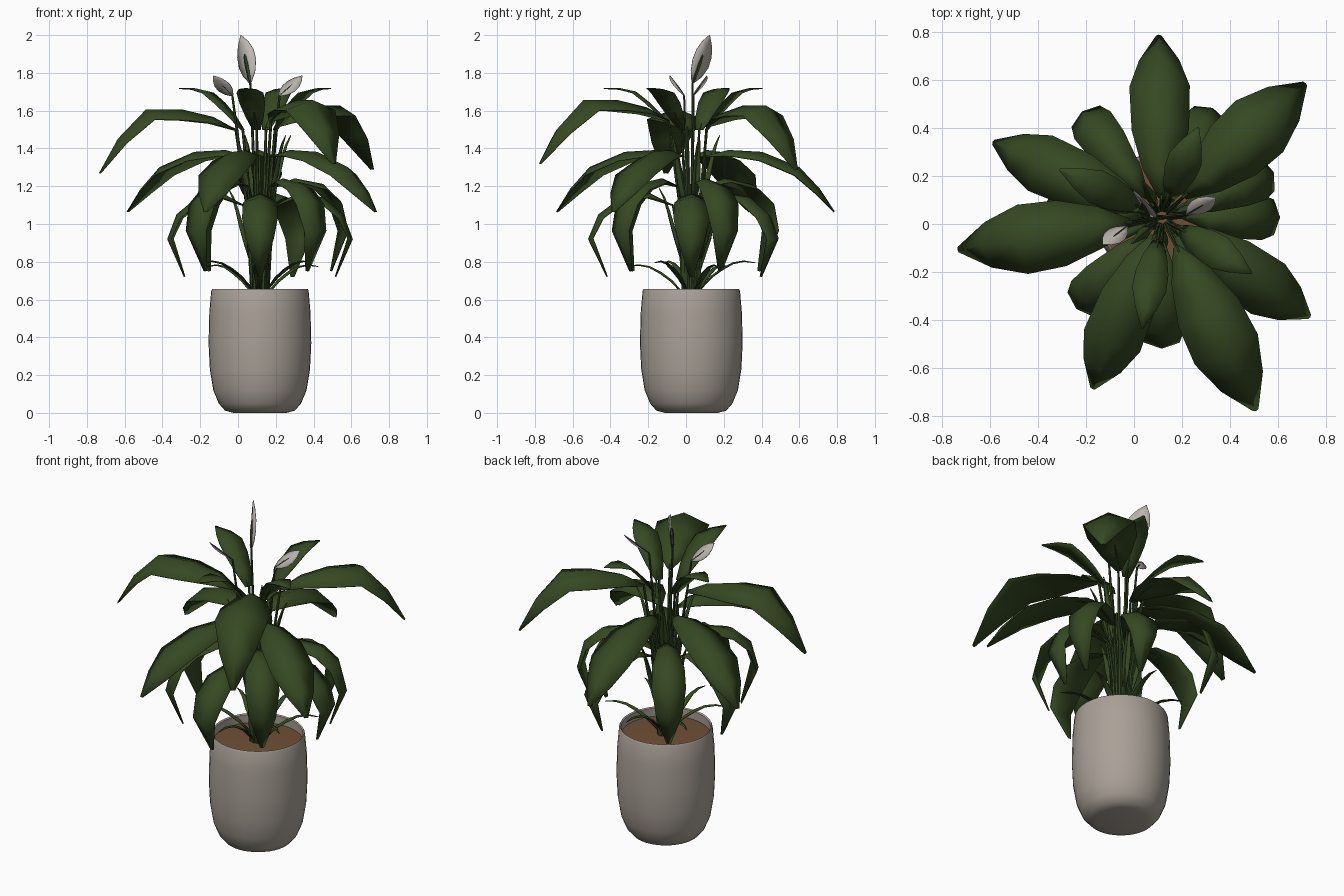
import bpy, bmesh, math
from mathutils import Vector

if "Cube" in bpy.data.objects:
    bpy.data.objects.remove(bpy.data.objects["Cube"])

CX, CY = 0.116, 0.028          # plant axis


def material(name, rgb):
    m = bpy.data.materials.new(name)
    m.diffuse_color = (*rgb, 1)
    m.use_nodes = True
    m.node_tree.nodes["Principled BSDF"].inputs["Base Color"].default_value = m.diffuse_color
    return m


LEAF = material("leaf green", (0.036, 0.066, 0.016))
STEM = material("stem green", (0.031, 0.058, 0.016))
POT = material("warm grey ceramic", (0.40, 0.355, 0.31))
SOIL = material("brown soil", (0.16, 0.08, 0.038))
PETAL = material("pale petal", (0.50, 0.46, 0.43))


def add_object(name, bm, mat, angle=50, thick=0):
    bmesh.ops.recalc_face_normals(bm, faces=bm.faces)
    me = bpy.data.meshes.new(name)
    bm.to_mesh(me)
    bm.free()
    me.materials.append(mat)
    ob = bpy.data.objects.new(name, me)
    bpy.context.collection.objects.link(ob)
    bpy.ops.object.select_all(action='DESELECT')
    ob.select_set(True)
    bpy.context.view_layer.objects.active = ob
    bpy.ops.object.shade_smooth_by_angle(angle=math.radians(angle))
    if thick:
        s = ob.modifiers.new("thickness", 'SOLIDIFY')
        s.thickness = thick
        s.offset = 0
    return ob


def lathe(name, profile, mat, steps=40):
    bm = bmesh.new()
    vs = [bm.verts.new((CX + r, CY, z)) for r, z in profile]
    es = [bm.edges.new(p) for p in zip(vs, vs[1:])]
    bmesh.ops.spin(bm, geom=vs + es, cent=(CX, CY, 0), axis=(0, 0, 1),
                   angle=math.tau, steps=steps)
    bmesh.ops.remove_doubles(bm, verts=bm.verts, dist=1e-4)
    return add_object(name, bm, mat)


def polar(az, r, z):
    a = math.radians(az)
    return Vector((CX + r * math.cos(a), CY + r * math.sin(a), z))


def blade(name, pts, halves, side, fold, mat, thick=0.004):
    """Ribbon along pts; its edges are moved along the normal by fold."""
    bm = bmesh.new()
    rows = []
    for i, (p, h) in enumerate(zip(pts, halves)):
        t = (pts[min(i + 1, len(pts) - 1)] - pts[max(i - 1, 0)]).normalized()
        n = t.cross(side).normalized()
        rows.append([bm.verts.new(p + side * (k * h) + n * (abs(k) * h * fold))
                     for k in (-1, 0, 1)])
    for a, b in zip(rows, rows[1:]):
        for k in (0, 1):
            bm.faces.new((a[k], a[k + 1], b[k + 1], b[k]))
    return add_object(name, bm, mat, 60, thick)


def tube(name, pts, radii, mat, sides=6):
    bm = bmesh.new()
    rings = []
    for i, (p, r) in enumerate(zip(pts, radii)):
        t = (pts[min(i + 1, len(pts) - 1)] - pts[max(i - 1, 0)]).normalized()
        u = (Vector((1, 0, 0)) - t * t.x).normalized() if abs(t.x) < 0.95 else t.orthogonal().normalized()
        v = t.cross(u)
        rings.append([bm.verts.new(p + (u * math.cos(a) + v * math.sin(a)) * r)
                      for a in (math.tau * k / sides for k in range(sides))])
    for a, b in zip(rings, rings[1:]):
        for k in range(sides):
            j = (k + 1) % sides
            bm.faces.new((a[k], a[j], b[j], b[k]))
    bm.faces.new(rings[0])
    bm.faces.new(rings[-1])
    return add_object(name, bm, mat)


def leaf(name, az, path, width, rscale=1, dz=0, droop=0.4,
         shape=(0.1, 0.6, 0.95, 1, 0.66, 0.08)):
    a = math.radians(az)
    side = Vector((-math.sin(a), math.cos(a), 0))
    pts = [polar(az, r * rscale, z + dz) for r, z in path]
    blade(name, pts, [s * width for s in shape], side, -droop, LEAF)
    r0, z0 = path[0][0] * rscale, path[0][1] + dz
    stem = [polar(az, 0.035, 0.58),
            polar(az, 0.035 + (r0 - 0.035) * 0.35, 0.6 + (z0 - 0.6) * 0.55),
            polar(az, r0, z0), pts[1].lerp(pts[2], 0.3) - Vector((0, 0, 0.006))]
    tube(name + "_stem", stem, (0.013, 0.010, 0.007, 0.004), STEM)


# Pot with inner wall, and soil
lathe("pot", [(0, 0.003), (0.14, 0.0), (0.185, 0.012), (0.218, 0.05), (0.247, 0.12),
              (0.265, 0.23), (0.272, 0.37), (0.268, 0.53), (0.258, 0.645), (0.253, 0.656),
              (0.246, 0.65), (0.247, 0.59)], POT)
lathe("soil", [(0, 0.61), (0.12, 0.607), (0.248, 0.60)], SOIL)

# Large upper leaves
top = [(0.13, 1.5), (0.25, 1.565), (0.42, 1.605), (0.61, 1.605), (0.76, 1.45), (0.86, 1.27)]
for i, (az, k, dz) in enumerate([(189, 1, 0), (296, 1.04, 0.05), (43, 0.95, 0.02)]):
    leaf(f"upper_leaf_{i}", az, top, 0.145, k, dz)

# Middle arching leaves
mid = [(0.08, 1.36), (0.2, 1.39), (0.38, 1.38), (0.58, 1.3), (0.69, 1.185), (0.77, 1.065)]
for i, (az, k) in enumerate([(91, 0.985), (156, 1), (248, 1), (326, 0.965)]):
    leaf(f"middle_leaf_{i}", az, mid, 0.125, k)

# Lower drooping leaves that curl back towards the pot, in two layers
high = [(0.09, 1.2), (0.2, 1.24), (0.36, 1.21), (0.46, 1.12), (0.5, 0.96), (0.41, 0.75)]
low = [(0.09, 1.1), (0.2, 1.16), (0.34, 1.14), (0.45, 1.05), (0.5, 0.92), (0.41, 0.72)]
for i, (az, k) in enumerate([(0, 0.98), (22, 1), (65, 1.0), (127, 1.1),
                             (176, 0.98), (227, 1.04), (270, 1.09), (308, 1)]):
    leaf(f"lower_leaf_{i}", az, low if i % 2 == 0 else high, 0.094, k, 0, 0.35,
         (0.1, 0.6, 0.95, 1, 0.78, 0.12))

# Young leaves near the top, flat towards their tips
young = [(0.1, 1.5), (0.16, 1.575), (0.23, 1.645), (0.3, 1.7), (0.38, 1.717), (0.47, 1.717)]
for i, (az, k) in enumerate([(155, 1), (260, 1), (328, 0.94), (68, 0.86)]):
    leaf(f"young_leaf_{i}", az, young, 0.072, k, 0, 0.1, (0.3, 0.7, 0.95, 1, 0.65, 0.05))

# Narrow new shoots, near the soil and among the stems
small = (0.5, 0.9, 1, 0.7, 0.45, 0.05)
for i in range(6):
    leaf(f"low_shoot_{i}", 25 + 60 * i,
         [(0.05, 0.64), (0.1, 0.7), (0.16, 0.745), (0.22, 0.775), (0.28, 0.785), (0.34, 0.775)],
         0.018, 1, 0.02 * (i % 2), 0.5, small)
for i in range(7):
    leaf(f"inner_shoot_{i}", 15 + 51.4 * i,
         [(0.05, 1.05), (0.07, 1.14), (0.09, 1.22), (0.115, 1.3), (0.14, 1.37), (0.17, 1.42)],
         0.022, 1, -0.28 * (i % 2) + 0.05, 0.8, small)


# Flowers: pale petal, green spike and a long stalk
def flower(name, base, tip, normal, width, spike_r):
    base, tip, n = Vector(base), Vector(tip), Vector(normal)
    axis = (tip - base).normalized()
    side = axis.cross(n).normalized()
    n = side.cross(axis)
    length = (tip - base).length
    pts = [base + axis * length * f for f in (0, 0.18, 0.4, 0.62, 0.82, 1)]
    blade(name + "_petal", pts, [width * f for f in (0.15, 0.7, 1, 0.95, 0.6, 0.03)],
          side, 0.12, PETAL, 0.003)
    spike = [base + axis * length * f for f in (0, 0.08, 0.4, 0.55, 0.6)]
    tube(name + "_spike", spike, [spike_r * f for f in (0.4, 0.9, 1, 0.7, 0.2)], STEM)
    foot = Vector((CX, CY, 0.58))
    tube(name + "_stalk", [foot, foot.lerp(base, 0.5), base], (0.01, 0.009, 0.006), STEM)


flower("tall_flower", (0.065, 0.035, 1.75), (0.015, 0.125, 2.0), (-0.7, -0.7, 0.1), 0.065, 0.012)
flower("left_flower", (-0.03, -0.01, 1.68), (-0.13, -0.085, 1.785), (0.17, 0.72, 0.67), 0.042, 0.004)
flower("right_flower", (0.22, 0.04, 1.68), (0.34, 0.11, 1.785), (-0.17, -0.72, 0.67), 0.042, 0.004)
